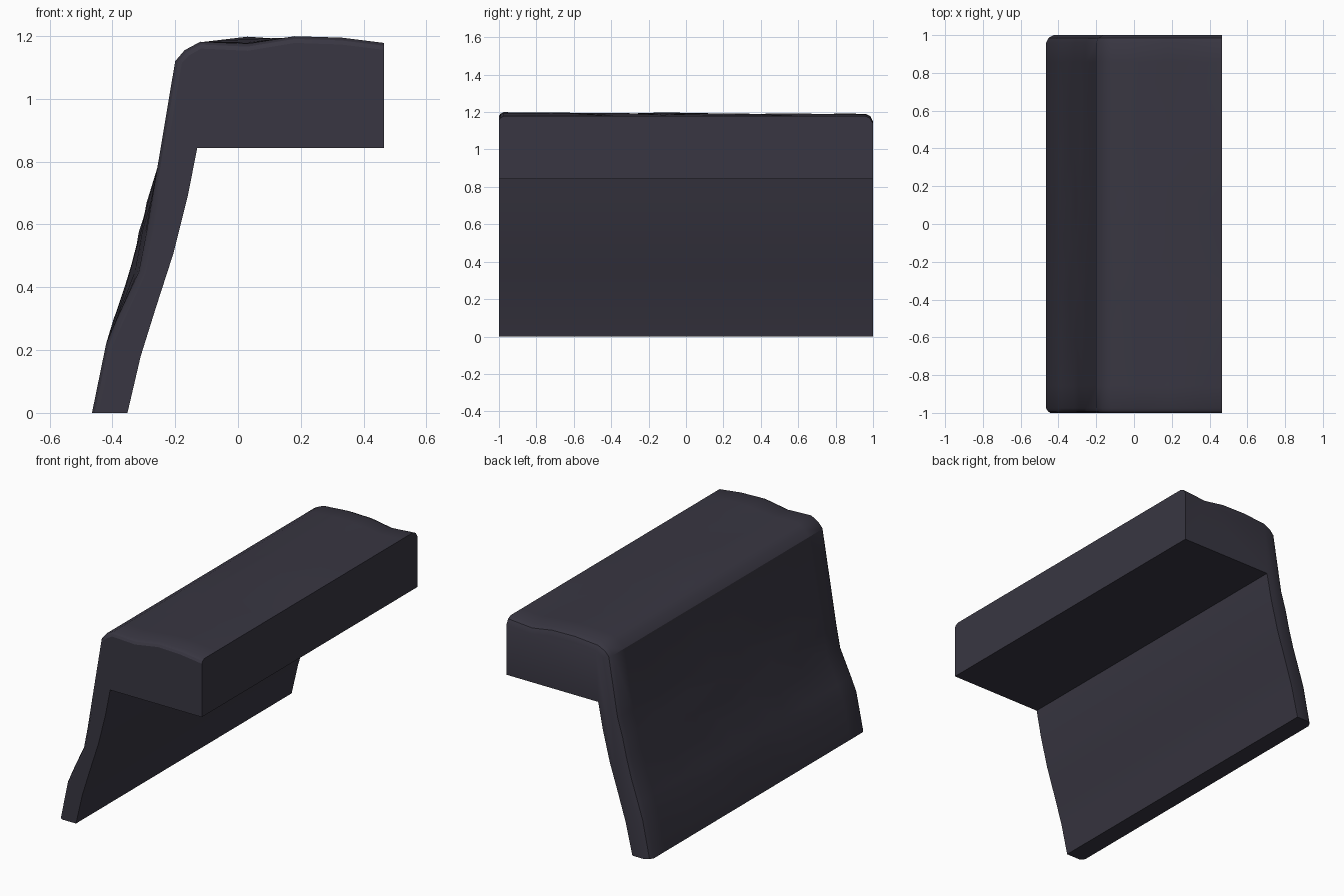
import bpy, bmesh, math

if "Cube" in bpy.data.objects:
    bpy.data.objects.remove(bpy.data.objects["Cube"])

rock = bpy.data.materials.new("dark slate")
rock.diffuse_color = (0.040, 0.037, 0.054, 1)
rock.use_nodes = True
rock.node_tree.nodes["Principled BSDF"].inputs["Base Color"].default_value = rock.diffuse_color

# Outer skin profiles (x, z) from the foot up and across the top
FRONT = [(-.465, 0), (-.42, .22), (-.385, .30), (-.315, .45), (-.29, .58), (-.275, .67), (-.257, .78),
         (-.2, 1.12), (-.17, 1.155), (-.12, 1.182), (.03, 1.175), (.18, 1.2), (.33, 1.195), (.465, 1.178)]
MID = [(-.465, 0), (-.42, .22), (-.39, .30), (-.342, .45), (-.31, .58), (-.285, .67), (-.257, .78),
       (-.2, 1.12), (-.17, 1.155), (-.12, 1.18), (.03, 1.192), (.18, 1.19), (.33, 1.188), (.465, 1.178)]
BACK = [(-.465, 0), (-.42, .22), (-.388, .32), (-.345, .45), (-.315, .56), (-.29, .67), (-.257, .78),
        (-.2, 1.12), (-.17, 1.155), (-.12, 1.178), (.03, 1.19), (.18, 1.187), (.31, 1.165), (.465, 1.178)]
# Inner side, from the ledge lip back down to the foot
INNER = [(.465, .843), (-.13, .843), (-.16, .69), (-.205, .51), (-.26, .34), (-.31, .18), (-.352, 0)]


def outer(y):
    """Blend the three profiles along the length, with a slight ripple."""
    end, t = (BACK, max(0, (y - .3) / .7)) if y > 0 else (FRONT, max(0, (-y - .3) / .7))
    pts = []
    for i, (a, b) in enumerate(zip(MID, end)):
        x, z = a[0] + (b[0] - a[0]) * t, a[1] + (b[1] - a[1]) * t
        w = .006 * math.sin(i * 2.1 + y * 6) * (1 - t)
        if 1 < i < 6:
            x += w
        elif 9 < i < 13:
            z += w
        pts.append((x, z))
    return pts


def inset(pts, d):
    """Pull the skin inward to round off the ends."""
    res = []
    for i, (x, z) in enumerate(pts):
        a, b = pts[max(i - 1, 0)], pts[min(i + 1, len(pts) - 1)]
        dx, dz = b[0] - a[0], b[1] - a[1]
        n = math.hypot(dx, dz)
        if i == 0:
            res.append((x + d, z))
        elif i == len(pts) - 1:
            res.append((x, z - d))
        else:
            res.append((x + d * dz / n, z - d * dx / n))
    return res


# Cliff ledge: loft of sections along y, rounded at both ends
stations = [(-1, .022), (-.992, .009), (-.975, 0)]
stations += [(-.857 + i * 1.714 / 7, 0) for i in range(8)]
stations += [(.96, 0), (.985, .012), (1, .04)]
bm = bmesh.new()
rings = []
for y, d in stations:
    rings.append([bm.verts.new((x, y, z)) for x, z in inset(outer(y), d) + INNER])
n = len(rings[0])
for r, s in zip(rings, rings[1:]):
    for i in range(n):
        j = (i + 1) % n
        bm.faces.new((r[i], r[j], s[j], s[i]))
bm.faces.new(rings[0])
bm.faces.new(rings[-1])
bmesh.ops.recalc_face_normals(bm, faces=bm.faces)
mesh = bpy.data.meshes.new("cliff_ledge")
bm.to_mesh(mesh)
bm.free()
mesh.materials.append(rock)
ledge = bpy.data.objects.new("cliff_ledge", mesh)
bpy.context.collection.objects.link(ledge)
bpy.context.view_layer.objects.active = ledge
ledge.select_set(True)
bpy.ops.object.shade_smooth_by_angle(angle=math.radians(30))
